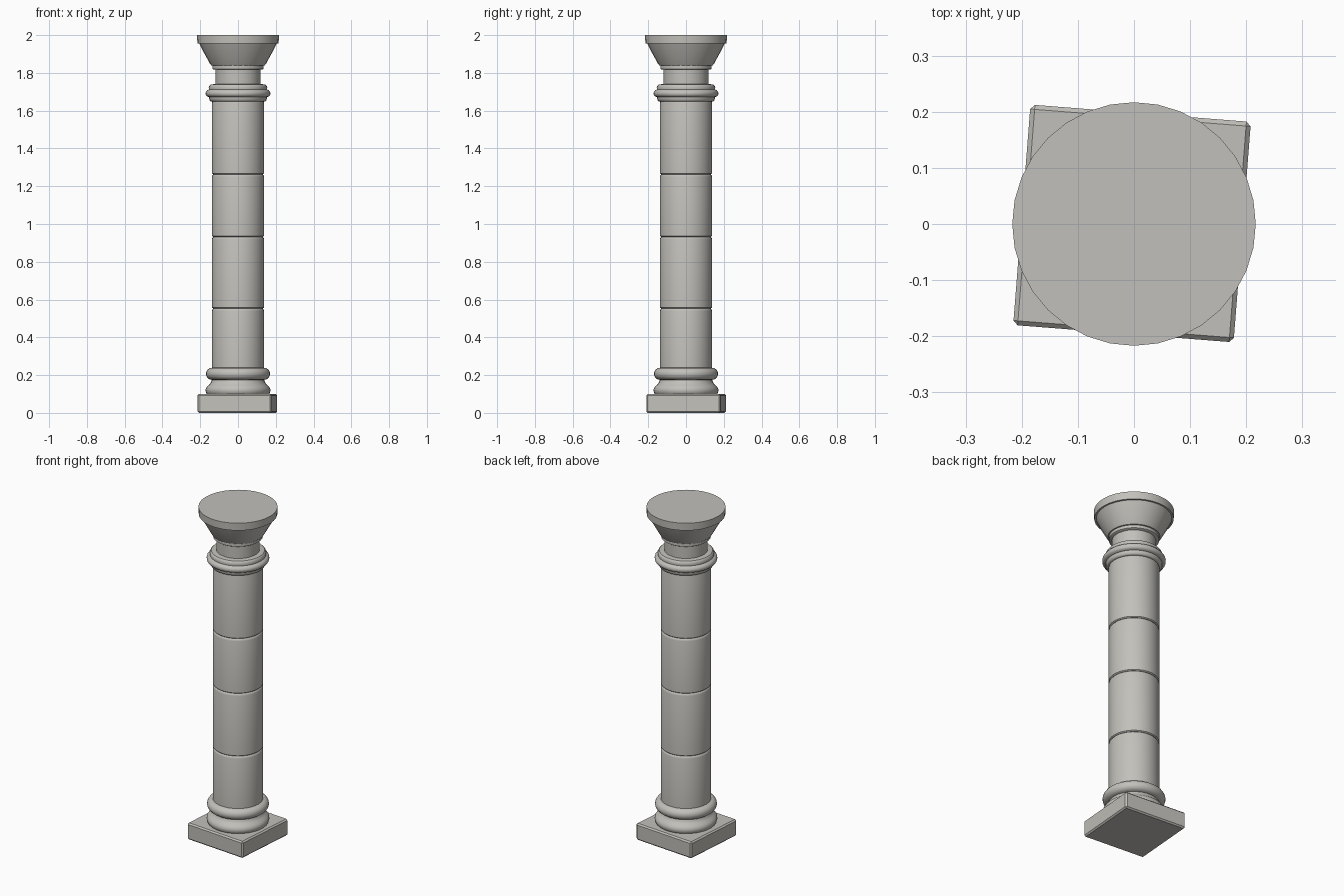
import bpy, bmesh, math

if "Cube" in bpy.data.objects:
    bpy.data.objects.remove(bpy.data.objects["Cube"])

SEGMENTS = 32

stone = bpy.data.materials.new("pale_grey_stone")
stone.diffuse_color = (0.54, 0.53, 0.495, 1.0)
stone.use_nodes = True
stone.node_tree.nodes["Principled BSDF"].inputs["Base Color"].default_value = stone.diffuse_color


def finish(bm, name, angle=35):
    bmesh.ops.recalc_face_normals(bm, faces=bm.faces)
    mesh = bpy.data.meshes.new(name)
    bm.to_mesh(mesh)
    bm.free()
    mesh.materials.append(stone)
    obj = bpy.data.objects.new(name, mesh)
    bpy.context.collection.objects.link(obj)
    bpy.ops.object.select_all(action='DESELECT')
    obj.select_set(True)
    bpy.context.view_layer.objects.active = obj
    bpy.ops.object.shade_smooth_by_angle(angle=math.radians(angle))
    return obj


def lathe(name, profile):
    """Closed solid of revolution from (radius, height) points, bottom to top."""
    bm = bmesh.new()
    rings = []
    for r, z in profile:
        rings.append([bm.verts.new((r * math.cos(a), r * math.sin(a), z))
                      for a in (2 * math.pi * i / SEGMENTS for i in range(SEGMENTS))])
    for low, high in zip(rings, rings[1:]):
        for i in range(SEGMENTS):
            j = (i + 1) % SEGMENTS
            bm.faces.new((low[i], low[j], high[j], high[i]))
    bm.faces.new(rings[0][::-1])
    bm.faces.new(rings[-1])
    return finish(bm, name)


def roll(inner, outer, z0, z1, steps=8):
    """Half-round moulding profile."""
    mid, half = (z0 + z1) / 2, (z1 - z0) / 2
    return [(inner + (outer - inner) * math.cos(t), mid + half * math.sin(t))
            for t in (-math.pi / 2 + math.pi * i / steps for i in range(steps + 1))]


# Square plinth, slightly turned, with chamfered edges
bm = bmesh.new()
bmesh.ops.create_cube(bm, size=1)
bmesh.ops.scale(bm, vec=(0.394, 0.394, 0.1), verts=bm.verts)
bmesh.ops.bevel(bm, geom=bm.edges[:], offset=0.008, segments=1, affect='EDGES')
plinth = finish(bm, "plinth", 30)
plinth.location = (-0.0035, 0.001, 0.05)
plinth.rotation_euler.z = math.radians(-4.5)

# Base mouldings: lower roll, hollow, upper roll
lathe("base_moulding",
      [(0.160, 0.095), (0.168, 0.104), (0.172, 0.118), (0.170, 0.130), (0.162, 0.142),
       (0.150, 0.152), (0.143, 0.162), (0.139, 0.175)]
      + roll(0.138, 0.170, 0.175, 0.239))

# Shaft drums, each with a small chamfer at the joint
joints = [0.225, 0.553, 0.932, 1.263, 1.655]
for n, (z0, z1) in enumerate(zip(joints, joints[1:]), 1):
    lathe(f"shaft_drum_{n}", [(0.132, z0), (0.138, z0 + 0.005), (0.138, z1 - 0.013),
                              (0.136, z1 - 0.006), (0.130, z1)])

# Collar ring above the shaft
lathe("collar_ring",
      [(0.142, 1.648), (0.148, 1.652), (0.152, 1.660), (0.153, 1.672), (0.163, 1.675),
       (0.170, 1.682), (0.172, 1.691), (0.170, 1.700), (0.163, 1.708), (0.154, 1.712),
       (0.155, 1.722), (0.152, 1.732), (0.146, 1.738), (0.125, 1.741)])

# Neck and thin fillet under the capital
lathe("neck", [(0.119, 1.735), (0.119, 1.83)])
lathe("neck_fillet", [(0.130, 1.817), (0.136, 1.821), (0.136, 1.838), (0.128, 1.84)])

# Flared capital and round top slab
lathe("capital_flare", [(0.128, 1.837), (0.142, 1.840), (0.149, 1.850), (0.170, 1.888),
                        (0.189, 1.922), (0.205, 1.956)])
lathe("top_slab", [(0.215, 1.955), (0.217, 2.0)])
